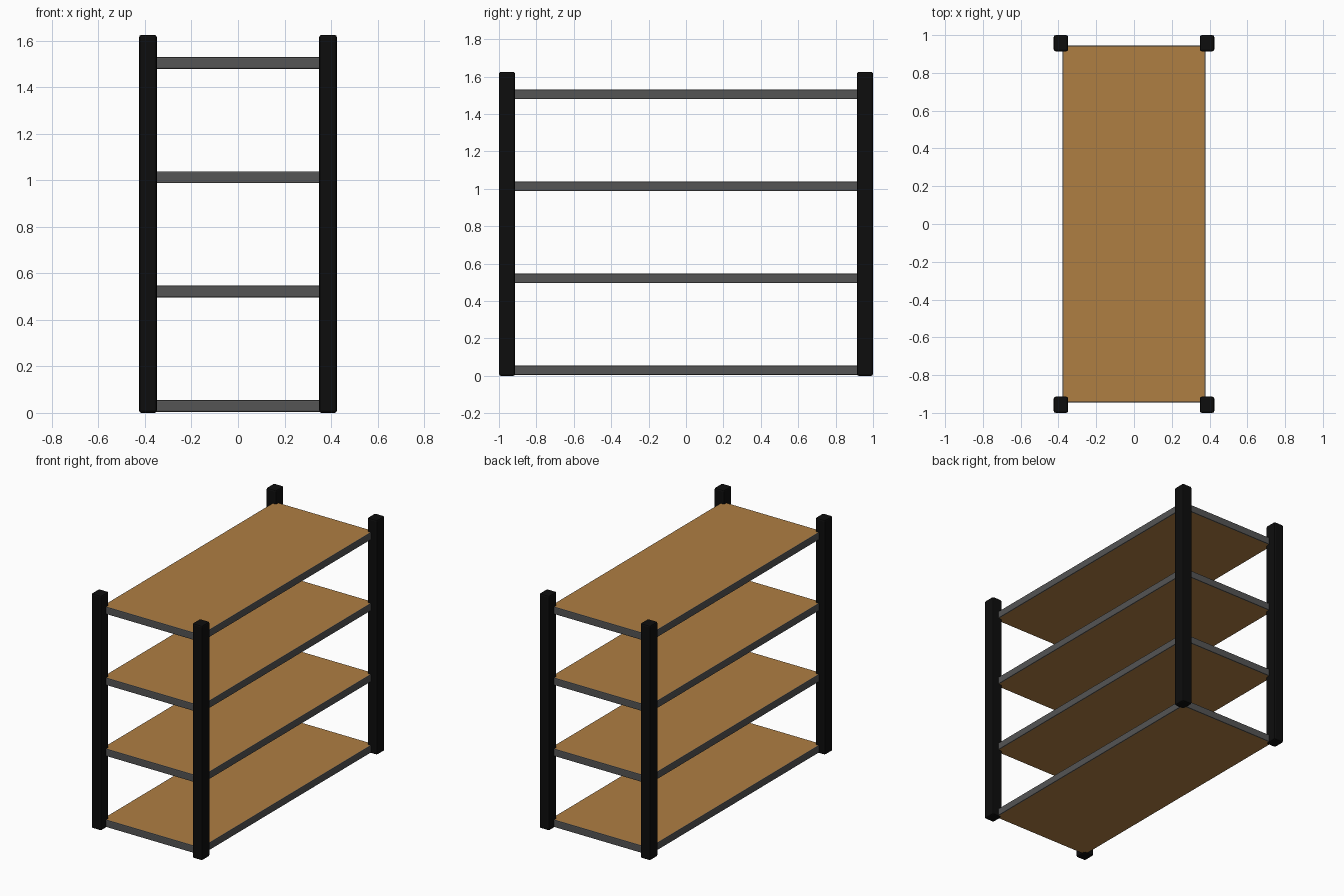
import bpy

if "Cube" in bpy.data.objects:
    bpy.data.objects.remove(bpy.data.objects["Cube"])


def material(name, rgb):
    m = bpy.data.materials.new(name)
    m.diffuse_color = (*rgb, 1)
    m.use_nodes = True
    m.node_tree.nodes["Principled BSDF"].inputs["Base Color"].default_value = m.diffuse_color
    return m


BLACK = material("black_metal", (0.004, 0.004, 0.004))
GREY = material("dark_grey_edge", (0.09, 0.09, 0.09))
WOOD = material("wood", (0.43, 0.21, 0.055))


def box(name, center, size, bevel, segments, mats):
    bpy.ops.mesh.primitive_cube_add(size=1, location=center)
    ob = bpy.context.object
    ob.name = name
    ob.scale = size
    bpy.ops.object.transform_apply(location=False, rotation=False, scale=True)
    for m in mats:
        ob.data.materials.append(m)
    mod = ob.modifiers.new("edge_bevel", 'BEVEL')
    mod.width = bevel
    mod.segments = segments
    mod.limit_method = 'ANGLE'
    mod.material = 0
    return ob


# four corner posts
for sx, side in ((-1, "left"), (1, "right")):
    for sy, end in ((-1, "front"), (1, "back")):
        box(f"{end}_{side}_post", (sx * 0.387, sy * 0.957, 0.8125),
            (0.076, 0.086, 1.625), 0.01, 2, [BLACK])

# four shelves: grey rim, wood on top and underside
for i in range(4):
    shelf = box(f"shelf_{i + 1}", (0, 0, 0.03 + i * 0.4915),
                (0.758, 1.89, 0.051), 0.006, 2, [GREY, WOOD])
    for p in shelf.data.polygons:
        if abs(p.normal.z) > 0.9:
            p.material_index = 1
